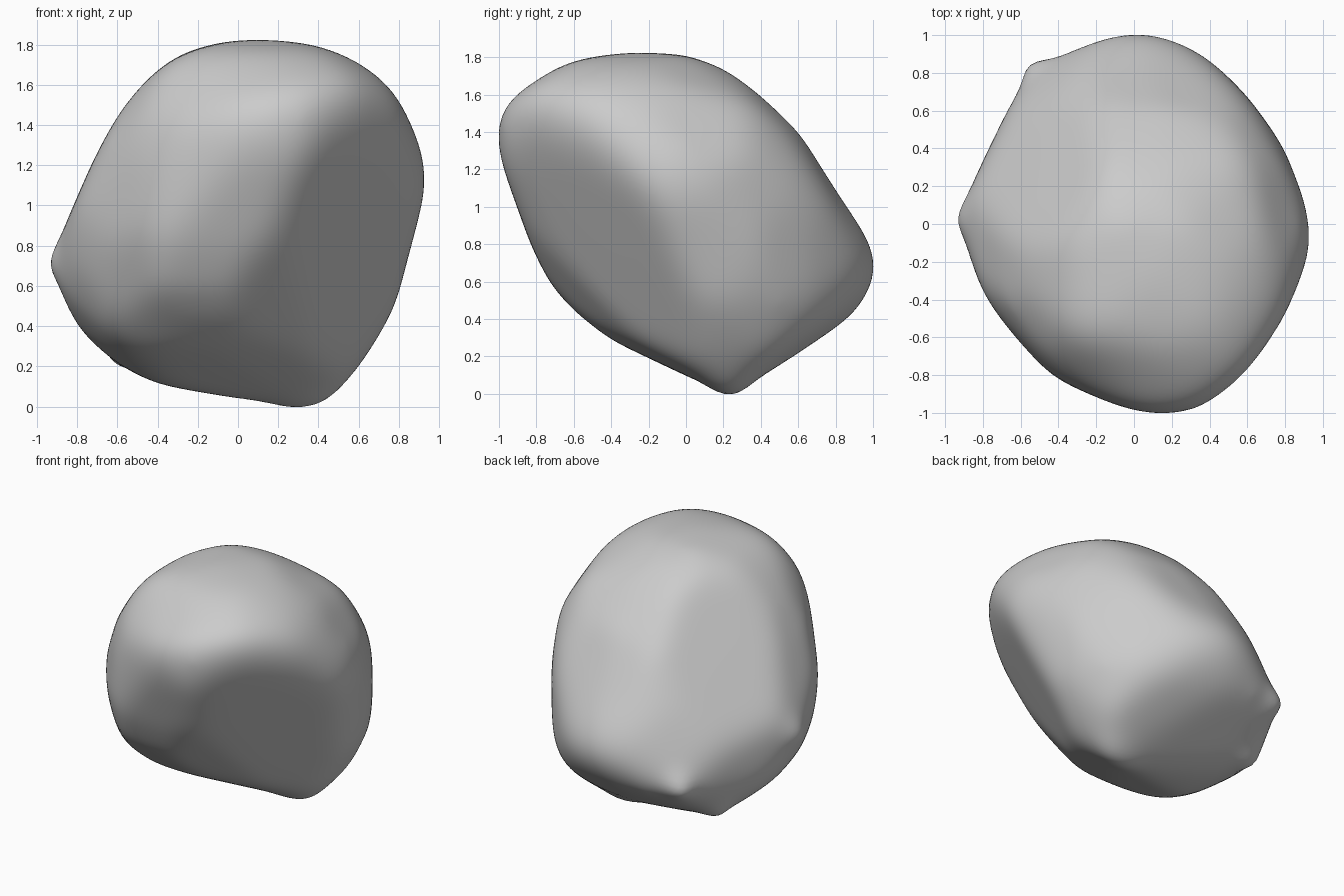
import bpy
import bmesh
from math import radians, sin, cos, exp
from mathutils import Vector
from mathutils.bvhtree import BVHTree

default_cube = bpy.data.objects.get("Cube")
if default_cube:
    bpy.data.objects.remove(default_cube, do_unlink=True)

CENTRE = Vector((0, 0, 0.91))
TURN, TILT = radians(38), radians(28)
planes = []      # facet planes as (normal, distance from the centre)
rim_lines = []   # lines that touch the stone, as (point, direction)


def add_outline(right, up, outline, origin=Vector()):
    """Turn each edge of a convex outline into a facet, each corner into a line."""
    points = [right * u + up * v - origin for u, v in outline]
    middle = sum(points, Vector()) / len(points)
    view = right.cross(up)
    for a, b in zip(points, points[1:] + points[:1]):
        normal = (b - a).cross(view).normalized()
        if normal.dot(a - middle) < 0:
            normal.negate()
        planes.append((normal, normal.dot(a)))
        rim_lines.append((a, view))


def oblique_axes(side_x, side_y, lift):
    """Right and up axes of a slanted outline facing a given corner."""
    away = Vector((side_x * sin(TURN), side_y * cos(TURN), 0))
    right = Vector((-away.y, away.x, 0))
    up = Vector((0, 0, cos(TILT))) - away * (sin(TILT) * lift)
    return right, up


def touch_point(point, direction):
    """Middle of the stretch of a line that lies inside all facets."""
    low, high = -3.0, 3.0
    for normal, dist in planes:
        slope = normal.dot(direction)
        if abs(slope) > 1e-4:
            t = (dist - normal.dot(point)) / slope
            if slope > 0:
                high = min(high, t)
            else:
                low = max(low, t)
    return point + direction * ((low + high) / 2)


X, Y, Z = Vector((1, 0, 0)), Vector((0, 1, 0)), Vector((0, 0, 1))

# Main outlines: across the width, along the depth, and the plan
add_outline(X, Z, [
    (-.93, .72), (-.7, 1.24), (-.58, 1.46), (-.45, 1.62), (-.3, 1.74), (-.1, 1.8),
    (.1, 1.82), (.4, 1.79), (.6, 1.71), (.77, 1.58), (.87, 1.37), (.92, 1.2),
    (.92, 1.05), (.78, .5), (.65, .28), (.5, .08), (.4, .02), (.25, 0),
    (-.4, .12), (-.6, .2), (-.72, .3), (-.82, .45)], CENTRE)
add_outline(Y, Z, [
    (-1, 1.4), (-.97, 1.55), (-.88, 1.66), (-.7, 1.76), (-.3, 1.82), (0, 1.8),
    (.2, 1.73), (.4, 1.58), (.6, 1.39), (.97, .8), (1, .68), (.97, .55),
    (.9, .44), (.78, .33), (.23, 0), (-.4, .3), (-.6, .46), (-.72, .6),
    (-.82, .8), (-.98, 1.25)], CENTRE)
add_outline(X, Y, [
    (-.93, .03), (-.55, .84), (-.15, .98), (.05, 1), (.25, .96), (.4, .86),
    (.6, .66), (.8, .38), (.9, .1), (.92, -.1), (.9, -.25), (.8, -.5), (.6, -.8),
    (.4, -.94), (.15, -1), (-.05, -.97), (-.4, -.82), (-.6, -.65), (-.8, -.35)])

# Slanted outlines that trim the corners
add_outline(*oblique_axes(1, -1, 1), [
    (-.07, .82), (-.34, .77), (-.64, .58), (-.78, .37), (-.86, .11), (-.86, -.12),
    (-.76, -.42), (-.48, -.62), (.42, -.82), (.54, -.8), (.72, -.64), (.85, -.38),
    (.9, -.12), (.89, .08), (.83, .31), (.7, .5), (.47, .69), (.21, .79)])
add_outline(*oblique_axes(-1, 1, 1), [
    (.05, 1.1), (.32, 1.03), (.58, .88), (.76, .67), (.82, .44), (.86, -.05),
    (.82, -.31), (.73, -.52), (.52, -.76), (.17, -.97), (-.5, -.78), (-.78, -.63),
    (-.88, -.46), (-.9, -.18), (-.88, .08), (-.81, .44), (-.5, .85), (-.3, 1.01)])
add_outline(*oblique_axes(1, 1, -1), [
    (-.22, .86), (.01, .84), (.3, .73), (.53, .52), (.73, .24), (.95, -.23),
    (.78, -.61), (.4, -.79), (.2, -.82), (-.03, -.79), (-.35, -.63), (-.65, -.3),
    (-.84, .01), (-.95, .31), (-.97, .44), (-.93, .59), (-.75, .74), (-.52, .82)])

# Broad faces: the undercut at the front and the slope at the back
planes.append((Vector((.67, -.6, -.43)).normalized(), .66))
planes.append((Vector((-.7, .47, .54)).normalized(), .65))

# Pointed nubs (side, back, lower side, foot) and blunt ends, with their widths
nubs = [(Vector(p) - CENTRE, width) for p, width in (
    ((-.93, .03, .72), .1), ((-.55, .84, .5), .1), ((-.6, .5, .22), .1),
    ((.38, .23, .015), .15), ((.25, .22, 0), .12),
    ((.05, 1, .68), .3), ((.15, -1, 1.4), .3), ((.925, -.08, 1.12), .3))]

# Core: tight skin over the points where the outlines touch the stone
core = bmesh.new()
for co in [touch_point(*line) for line in rim_lines] + [nub for nub, width in nubs]:
    core.verts.new(co)
bmesh.ops.remove_doubles(core, verts=core.verts, dist=0.01)
bmesh.ops.convex_hull(core, input=core.verts)
core_tree = BVHTree.FromBMesh(core)
core.free()

# Stone: a fine ball pressed to lie between the core and the facets
bm = bmesh.new()
bmesh.ops.create_icosphere(bm, subdivisions=6, radius=1)
for vert in bm.verts:
    ray = vert.co.normalized()
    outer = min(dist / ray.dot(n) for n, dist in planes if ray.dot(n) > 1e-4)
    hit = core_tree.ray_cast(Vector(), ray)
    inner = min(hit[3], outer) if hit[0] else outer
    vert.co = ray * (0.65 * inner + 0.35 * outer + 0.013)

# Wear the surface smooth, then draw out the nubs
for _ in range(24):
    bmesh.ops.smooth_vert(bm, verts=bm.verts, factor=0.5,
                          use_axis_x=True, use_axis_y=True, use_axis_z=True)
for nub, width in nubs:
    nearest = min(bm.verts, key=lambda v: (v.co - nub).length).co.copy()
    for v in bm.verts:
        v.co += (nub - nearest) * exp(-((v.co - nearest).length / width) ** 2)
bmesh.ops.recalc_face_normals(bm, faces=bm.faces)

mesh = bpy.data.meshes.new("stone")
bm.to_mesh(mesh)
bm.free()
mesh.shade_smooth()
stone = bpy.data.objects.new("stone", mesh)
stone.location = CENTRE
bpy.context.collection.objects.link(stone)

# Plain grey stone colour
grey = bpy.data.materials.new("stone_grey")
grey.use_nodes = True
colour = (0.6, 0.6, 0.6, 1)
grey.diffuse_color = colour
shader = grey.node_tree.nodes["Principled BSDF"]
shader.inputs["Base Color"].default_value = colour
shader.inputs["Roughness"].default_value = 0.8
mesh.materials.append(grey)
